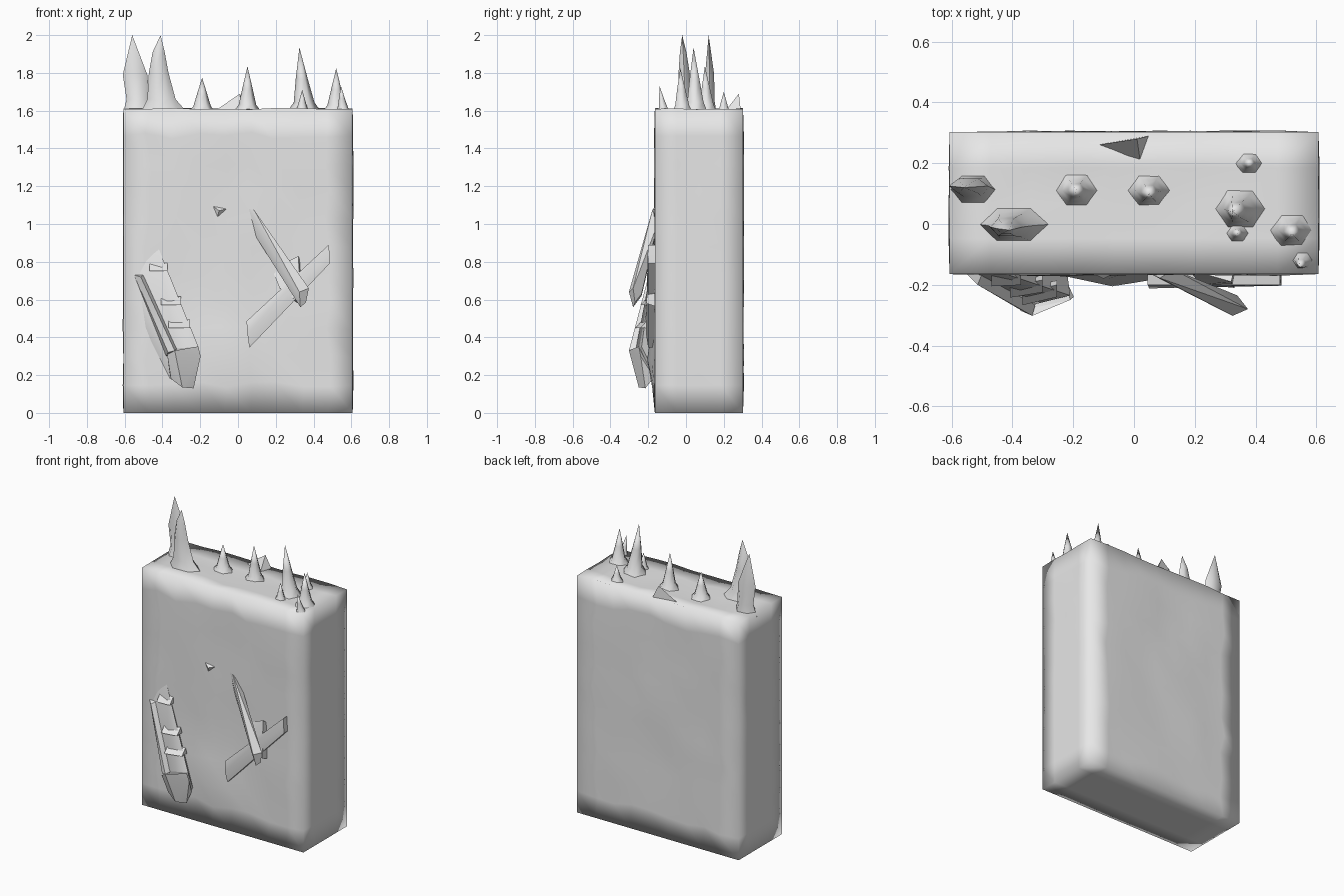
import bpy, bmesh, math, random
from mathutils import Vector

if "Cube" in bpy.data.objects:
    bpy.data.objects.remove(bpy.data.objects["Cube"])

random.seed(4)
stone = bpy.data.materials.new("plain grey")
stone.diffuse_color = (0.8, 0.8, 0.8, 1)
stone.use_nodes = True
stone.node_tree.nodes["Principled BSDF"].inputs["Base Color"].default_value = stone.diffuse_color


def finish(name, bm, angle=None):
    """Turn a bmesh into a shaded object; no angle means smooth everywhere."""
    bmesh.ops.recalc_face_normals(bm, faces=bm.faces[:])
    mesh = bpy.data.meshes.new(name)
    bm.to_mesh(mesh)
    bm.free()
    mesh.materials.append(stone)
    obj = bpy.data.objects.new(name, mesh)
    bpy.context.collection.objects.link(obj)
    mesh.shade_smooth()
    if angle is not None:
        bpy.ops.object.select_all(action='DESELECT')
        obj.select_set(True)
        bpy.context.view_layer.objects.active = obj
        bpy.ops.object.shade_smooth_by_angle(angle=math.radians(angle))
    return obj


def hull(name, points, angle=25):
    bm = bmesh.new()
    for p in points:
        bm.verts.new(p)
    res = bmesh.ops.convex_hull(bm, input=bm.verts[:])
    loose = [v for v in bm.verts if not v.link_faces]
    bmesh.ops.delete(bm, geom=loose, context='VERTS')
    finish(name, bm, angle)


def lofted_spike(name, rings, tip, sides=6):
    """Rings are (x, y, z, x radius, y radius), closed by a sharp tip."""
    bm = bmesh.new()
    loops = []
    for x, y, z, rx, ry in rings:
        loops.append([bm.verts.new((x + rx * math.cos(a), y + ry * math.sin(a), z))
                      for a in (math.tau * i / sides for i in range(sides))])
    top = bm.verts.new(tip)
    for i in range(sides):
        j = (i + 1) % sides
        for lo, hi in zip(loops, loops[1:]):
            bm.faces.new((lo[i], lo[j], hi[j], hi[i]))
        bm.faces.new((loops[-1][i], loops[-1][j], top))
    bm.faces.new(loops[0][::-1])
    finish(name, bm, 75)


# Wall slab: a gridded box with slightly uneven faces
X, Y0, Y1, H = 0.607, -0.165, 0.302, 1.612
bm = bmesh.new()
bmesh.ops.create_cube(bm, size=1)
for v in bm.verts:
    v.co = Vector((v.co.x * 2 * X, Y0 + (v.co.y + 0.5) * (Y1 - Y0), (v.co.z + 0.5) * H))
for axis, start, end, n in ((0, -X, X, 9), (1, Y0, Y1, 4), (2, 0, H, 11)):
    for i in range(1, n):
        co, no = Vector(), Vector()
        co[axis] = start + (end - start) * i / n
        no[axis] = 1
        bmesh.ops.bisect_plane(bm, geom=bm.verts[:] + bm.edges[:] + bm.faces[:],
                               plane_co=co, plane_no=no, dist=1e-5)
for v in bm.verts:
    x, y, z = v.co
    inner_x, inner_y = abs(x) < X - .01, Y0 + .01 < y < Y1 - .01
    inner_z = .01 < z < H - .01
    if inner_z and inner_x and not inner_y:
        v.co.y += random.uniform(-0.006, 0.006)
        if y < 0:                                   # low swelling on the front
            d2 = ((x + 0.06) / 0.13) ** 2 + ((z - 0.28) / 0.16) ** 2
            v.co.y -= 0.035 * math.exp(-d2)
    if inner_z and inner_y and not inner_x:
        v.co.x += random.uniform(-0.004, 0.004)
    if z > H - .01:                                 # sunken, lumpy top
        v.co.z += random.uniform(-0.022, 0.0) if inner_x and inner_y else random.uniform(-0.006, 0.003)
    if inner_z and inner_x and inner_y is False:
        v.co.x += random.uniform(-0.02, 0.02)
        v.co.z += random.uniform(-0.02, 0.02)
finish("wall_slab", bm)

# Two tall horn spikes at the left
lofted_spike("left_outer_horn", [(-0.53, 0.11, 1.58, 0.08, 0.06),
                                 (-0.53, 0.12, 1.66, 0.06, 0.035),
                                 (-0.545, 0.125, 1.79, 0.065, 0.028)], (-0.56, 0.12, 2.0))
lofted_spike("left_inner_horn", [(-0.39, 0.0, 1.58, 0.13, 0.07),
                                 (-0.405, -0.005, 1.66, 0.075, 0.045),
                                 (-0.42, -0.01, 1.80, 0.052, 0.034),
                                 (-0.42, -0.015, 1.91, 0.032, 0.02)], (-0.41, -0.02, 2.0))

# Remaining flared spikes: base x, base y, base radius, tip
for i, (x, y, r, tip) in enumerate((
        (-0.19, 0.11, 0.085, (-0.19, 0.11, 1.775)),
        (0.05, 0.11, 0.085, (0.05, 0.10, 1.835)),
        (0.35, 0.05, 0.10, (0.325, 0.04, 1.935)),
        (0.52, -0.02, 0.085, (0.52, -0.03, 1.825)),
        (0.34, -0.03, 0.05, (0.34, -0.03, 1.71)),
        (0.38, 0.20, 0.055, (0.38, 0.20, 1.70)),
        (0.555, -0.12, 0.05, (0.545, -0.14, 1.73)))):
    h = tip[2] - 1.6
    mid = [x + (tip[0] - x) * .5, y + (tip[1] - y) * .5]
    lofted_spike(f"spike_{i + 1}", [(x, y, 1.58, r, r * .8),
                                    (x, y, 1.6 + h * .13, r * .55, r * .5),
                                    (*mid, 1.6 + h * .5, r * .32, r * .3)], tip)

# Low rising shard at the back edge
hull("back_shard", [(-0.12, 0.26, 1.6), (0.05, 0.29, 1.6), (0.02, 0.21, 1.6), (0.01, 0.28, 1.69)])

# Leaning ladder trough: body, raised rail, end block and rungs
hull("trough_body", [(-0.51, -0.15, 0.87), (-0.42, -0.165, 0.87), (-0.54, -0.16, 0.72),
                     (-0.50, -0.16, 0.46), (-0.36, -0.19, 0.18), (-0.33, -0.265, 0.34),
                     (-0.21, -0.235, 0.35), (-0.22, -0.16, 0.20), (-0.28, -0.2, 0.15)])
hull("trough_left_rail", [(-0.55, -0.165, 0.73), (-0.515, -0.20, 0.72), (-0.50, -0.165, 0.73),
                          (-0.37, -0.285, 0.32), (-0.335, -0.302, 0.33), (-0.32, -0.25, 0.34),
                          (-0.38, -0.22, 0.30)])
hull("trough_end_block", [(-0.335, -0.302, 0.33), (-0.21, -0.25, 0.352), (-0.198, -0.24, 0.30),
                          (-0.235, -0.215, 0.13), (-0.295, -0.25, 0.135), (-0.355, -0.24, 0.18),
                          (-0.375, -0.285, 0.31), (-0.23, -0.17, 0.19), (-0.36, -0.18, 0.20)])
for i, z in enumerate((0.75, 0.57, 0.45)):
    t = (0.87 - z) / 0.53
    xl, xr = -0.51 + 0.18 * t, -0.42 + 0.21 * t
    yl, yr = -0.165 - 0.11 * t, -0.17 - 0.07 * t
    hull(f"trough_rung_{i + 1}", [(x, y + d, z + dz) for x, y in ((xl, yl), (xr, yr))
                                  for d, dz in ((-0.015, 0), (0.04, 0), (0.025, 0.045))])

# Crossed planks on the right
hull("lower_plank", [(x, y, z) for x, z in ((0.045, 0.485), (0.06, 0.345), (0.485, 0.79), (0.48, 0.89))
                     for y in (-0.155, -0.2)] + [(0.05, -0.212, 0.42), (0.485, -0.203, 0.84)])
hull("leaning_plank", [(0.055, -0.165, 1.08), (0.085, -0.178, 1.075), (0.065, -0.15, 0.98),
                       (0.13, -0.15, 1.0), (0.30, -0.29, 0.66), (0.325, -0.302, 0.64),
                       (0.375, -0.28, 0.66), (0.36, -0.27, 0.585), (0.33, -0.28, 0.56),
                       (0.34, -0.235, 0.63), (0.30, -0.235, 0.62)])
hull("plank_support", [(0.18, -0.15, 0.76), (0.33, -0.15, 0.80), (0.32, -0.19, 0.83),
                       (0.34, -0.15, 0.56), (0.33, -0.21, 0.58), (0.22, -0.2, 0.66)])

# Chip on the front face
hull("front_chip", [(-0.14, -0.16, 1.10), (-0.06, -0.16, 1.08), (-0.11, -0.16, 1.03), (-0.10, -0.18, 1.07)])
